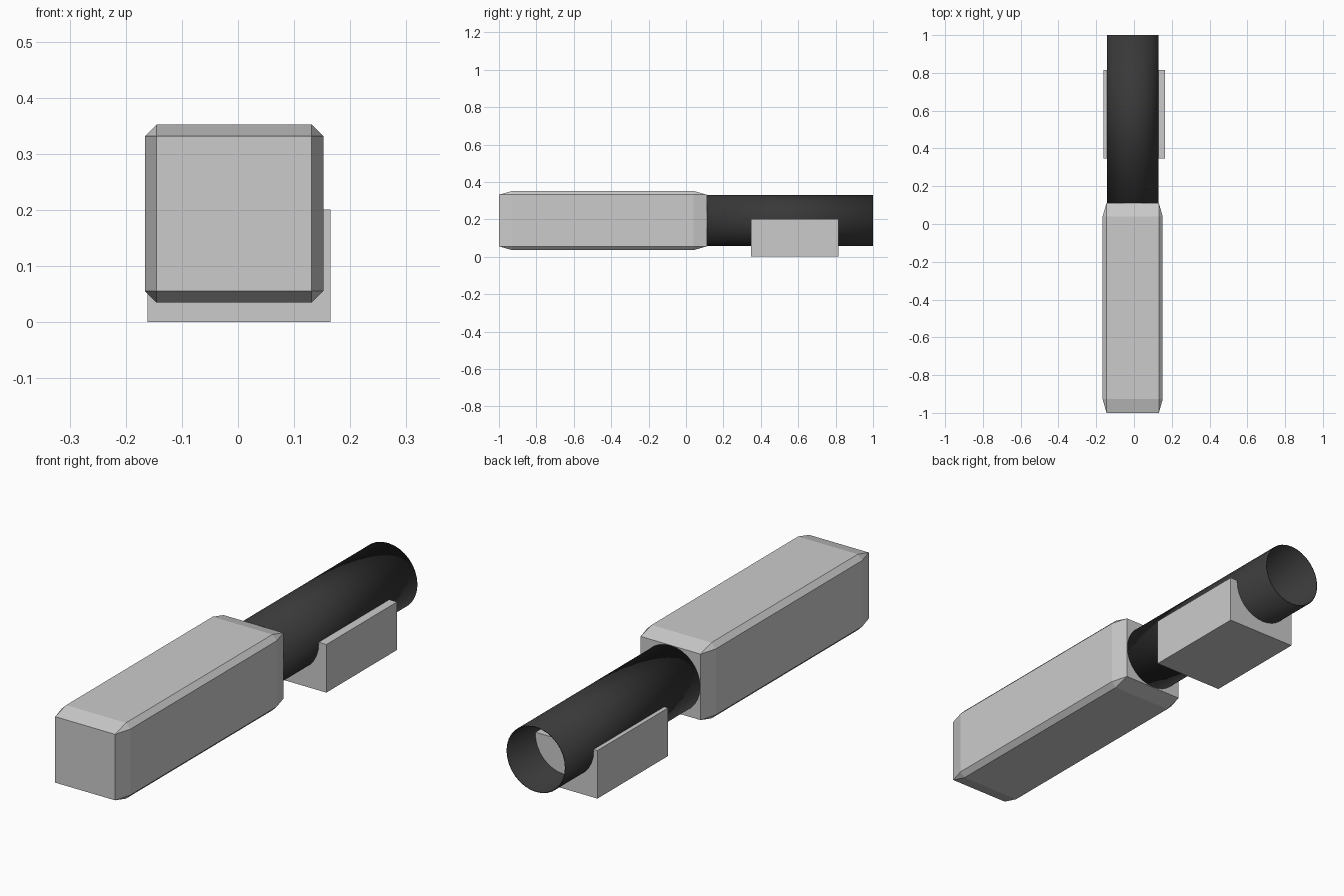
import bpy, bmesh
from mathutils import Matrix, Vector
from math import pi

if "Cube" in bpy.data.objects:
    bpy.data.objects.remove(bpy.data.objects["Cube"])


def add_object(name, bm):
    mesh = bpy.data.meshes.new(name)
    bm.to_mesh(mesh)
    bm.free()
    obj = bpy.data.objects.new(name, mesh)
    bpy.context.collection.objects.link(obj)
    return obj


def box(name, low, high, bevel=0.0):
    """Box between two corners; bevel is a fraction of each dimension."""
    low, high = Vector(low), Vector(high)
    bm = bmesh.new()
    bmesh.ops.create_cube(bm, size=1)
    if bevel:
        bmesh.ops.bevel(bm, geom=bm.edges[:], offset=bevel, segments=1,
                        profile=0.5, affect='EDGES')
    bmesh.ops.scale(bm, vec=high - low, verts=bm.verts)
    bmesh.ops.translate(bm, vec=(low + high) / 2, verts=bm.verts)
    return add_object(name, bm)


# Main body: chamfered cube stretched along y
box("body", (-0.166, -1.0, 0.035), (0.152, 0.112, 0.352), bevel=0.065)

# Mounting block under the tube
box("mount_block", (-0.161, 0.348, 0.0), (0.165, 0.815, 0.201))

# Open-ended dark tube
start, end = 0.11, 1.0
bm = bmesh.new()
bmesh.ops.create_cone(bm, cap_ends=False, segments=32, radius1=0.137,
                      radius2=0.137, depth=end - start,
                      matrix=Matrix.Translation((-0.007, (start + end) / 2, 0.194))
                      @ Matrix.Rotation(pi / 2, 4, 'X'))
for face in bm.faces:
    face.smooth = True
tube = add_object("tube", bm)
wall = tube.modifiers.new("wall", 'SOLIDIFY')
wall.thickness = 0.004
wall.offset = -1

dark = bpy.data.materials.new("dark_metal")
dark.diffuse_color = (0.04, 0.04, 0.04, 1)
dark.use_nodes = True
dark.node_tree.nodes["Principled BSDF"].inputs["Base Color"].default_value = dark.diffuse_color
tube.data.materials.append(dark)
